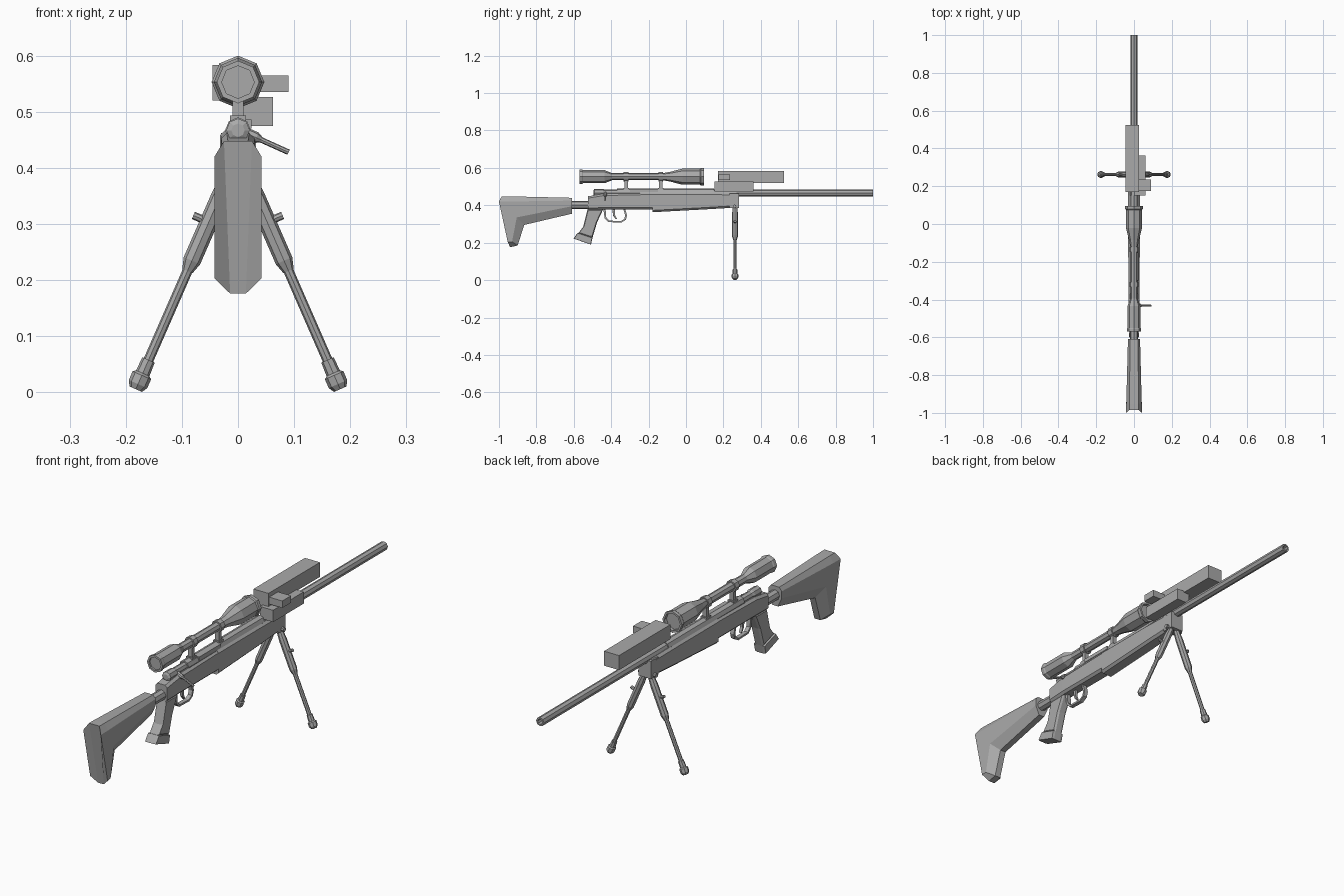
import bpy, bmesh, math
from mathutils import Vector

cube = bpy.data.objects.get("Cube")
if cube:
    bpy.data.objects.remove(cube, do_unlink=True)

GREY = (0.4, 0.4, 0.4, 1)
mat = bpy.data.materials.new("plain_grey")
mat.use_nodes = True
mat.diffuse_color = GREY
mat.node_tree.nodes["Principled BSDF"].inputs["Base Color"].default_value = GREY


def finish(name, bm):
    bmesh.ops.remove_doubles(bm, verts=bm.verts, dist=1e-5)
    bmesh.ops.recalc_face_normals(bm, faces=bm.faces)
    me = bpy.data.meshes.new(name)
    bm.to_mesh(me)
    bm.free()
    me.materials.append(mat)
    ob = bpy.data.objects.new(name, me)
    bpy.context.scene.collection.objects.link(ob)
    return ob


def skin(name, rings):
    """Bridge closed rings of points and cap both ends."""
    bm = bmesh.new()
    loops = [[bm.verts.new(p) for p in ring] for ring in rings]
    n = len(loops[0])
    for a, b in zip(loops, loops[1:]):
        for i in range(n):
            j = (i + 1) % n
            bm.faces.new((a[i], a[j], b[j], b[i]))
    bm.faces.new(loops[0])
    bm.faces.new(loops[-1])
    return finish(name, bm)


def turned(name, start, direction, profile, sides=8):
    """Turned part: profile is (distance along the axis, radius)."""
    start, d = Vector(start), Vector(direction).normalized()
    u = Vector((0, 0, 1)) if abs(d.z) < 0.5 else Vector((0, 1, 0))
    u = (u - d * u.dot(d)).normalized()
    v = d.cross(u)
    turn = [2 * math.pi * i / sides for i in range(sides)]
    return skin(name, [[start + d * t + (u * math.cos(a) + v * math.sin(a)) * r
                        for a in turn] for t, r in profile])


def box(name, x, y, z):
    return skin(name, [[(x[0], b, c) for b, c in
                        ((y[0], z[0]), (y[1], z[0]), (y[1], z[1]), (y[0], z[1]))],
                       [(x[1], b, c) for b, c in
                        ((y[0], z[0]), (y[1], z[0]), (y[1], z[1]), (y[0], z[1]))]])


def chamfered(name, edge, face):
    """Symmetric slab: edge and face outlines hold (half width, y, z)."""
    return skin(name, [[(s * w, y, z) for w, y, z in loop]
                       for s, loop in ((-1, face), (-1, edge), (1, edge), (1, face))])


def slab(name, outline, width, inset=0.85):
    cy = sum(p[0] for p in outline) / len(outline)
    cz = sum(p[1] for p in outline) / len(outline)
    edge = [(width * 0.6, y, z) for y, z in outline]
    face = [(width, cy + (y - cy) * inset, cz + (z - cz) * inset) for y, z in outline]
    return chamfered(name, edge, face)


def beam(name, stations, c=0.01):
    """Chamfered bar along y: stations are (y, bottom, top, half width)."""
    return skin(name, [[(-w, y, b + c), (-w + c, y, b), (w - c, y, b), (w, y, b + c),
                        (w, y, t - c), (w - c, y, t), (-w + c, y, t), (-w, y, t - c)]
                       for y, b, t, w in stations])


# Butt stock with chamfered top and underside
chamfered("butt_stock",
          [(0.025, -0.985, 0.448), (0.025, -0.95, 0.448), (0.02, -0.61, 0.44),
           (0.014, -0.61, 0.355), (0.014, -0.865, 0.295),
           (0.014, -0.90, 0.185), (0.014, -0.94, 0.176)],
          [(0.042, -1.0, 0.42), (0.041, -0.95, 0.42), (0.032, -0.61, 0.425),
           (0.032, -0.61, 0.395), (0.038, -0.905, 0.335),
           (0.04, -0.93, 0.205), (0.042, -0.953, 0.203)])
turned("buffer_tube", (0, -0.63, 0.402), (0, 1, 0), [(0, 0.022), (0.12, 0.022)])

# Receiver and forend
beam("receiver_body", [(-0.525, 0.375, 0.448, 0.028), (-0.44, 0.378, 0.462, 0.03),
                       (-0.17, 0.378, 0.468, 0.03)])
beam("forend", [(-0.178, 0.363, 0.468, 0.032), (0.1, 0.378, 0.468, 0.032),
                (0.27, 0.388, 0.465, 0.03)])
turned("receiver_tube", (0, -0.37, 0.467), (0, 1, 0), [(0, 0.023), (0.52, 0.023)])
box("ejection_port", (0.008, 0.024), (-0.3, -0.15), (0.47, 0.486))
turned("barrel", (0, 0.13, 0.466), (0, 1, 0),
       [(0, 0.019), (0.87, 0.019), (0.87, 0.012), (0.82, 0.012)])

# Bolt
turned("bolt_shroud", (0, -0.495, 0.467), (0, 1, 0),
       [(0, 0.012), (0.005, 0.021), (0.05, 0.021), (0.06, 0.017), (0.14, 0.017)])
turned("bolt_handle", (0.01, -0.432, 0.464), (0.08, 0, -0.036),
       [(0, 0.01), (0.025, 0.01), (0.035, 0.005), (0.088, 0.005)])

# Pistol grip with flared foot
slab("pistol_grip", [(-0.525, 0.385), (-0.44, 0.385), (-0.475, 0.31), (-0.502, 0.22),
                     (-0.58, 0.245), (-0.55, 0.285)], 0.022)
slab("grip_foot", [(-0.58, 0.252), (-0.50, 0.226), (-0.508, 0.19), (-0.602, 0.222)], 0.026, 0.95)

# Trigger guard as a swept strip, and trigger
guard = [(-0.442, 0.38), (-0.435, 0.33), (-0.415, 0.31), (-0.345, 0.308),
         (-0.322, 0.322), (-0.315, 0.345), (-0.325, 0.38)]
inner = [(-0.43, 0.38), (-0.426, 0.334), (-0.411, 0.318), (-0.348, 0.316),
         (-0.33, 0.327), (-0.325, 0.345), (-0.335, 0.38)]
skin("trigger_guard", [[(-0.009, *a), (0.009, *a), (0.009, *b), (-0.009, *b)]
                       for a, b in zip(guard, inner)])
slab("trigger", [(-0.395, 0.385), (-0.378, 0.385), (-0.38, 0.35), (-0.37, 0.328),
                 (-0.376, 0.326), (-0.39, 0.345)], 0.006)

# Scope with recessed lenses at both ends
turned("scope", (0, -0.57, 0.553), (0, 1, 0),
       [(0.008, 0.029), (0, 0.029), (0, 0.038), (0.015, 0.038), (0.02, 0.035),
        (0.135, 0.035), (0.175, 0.019), (0.445, 0.019), (0.485, 0.026), (0.55, 0.043),
        (0.645, 0.043), (0.65, 0.047), (0.665, 0.047), (0.665, 0.038), (0.65, 0.038)])
for tag, y in (("rear", -0.32), ("front", -0.135)):
    turned(tag + "_scope_ring", (0, y - 0.013, 0.553), (0, 1, 0), [(0, 0.025), (0.026, 0.025)])
    box(tag + "_scope_post", (-0.01, 0.01), (y - 0.009, y + 0.009), (0.48, 0.54))
    box(tag + "_scope_base", (-0.014, 0.014), (y - 0.015, y + 0.015), (0.475, 0.493))

# Boxes mounted over the barrel
box("upper_box", (-0.045, 0.027), (0.17, 0.523), (0.52, 0.583))
box("side_box", (0.0, 0.062), (0.152, 0.362), (0.475, 0.526))
box("small_side_box", (0.02, 0.09), (0.175, 0.235), (0.535, 0.565))

# Bipod
box("bipod_head", (-0.03, 0.03), (0.232, 0.284), (0.386, 0.462))
turned("bipod_pin", (-0.042, 0.26, 0.395), (1, 0, 0), [(0, 0.009), (0.084, 0.009)])
for tag, s in (("left", 1), ("right", -1)):
    top = Vector((s * 0.012, 0.262, 0.395))
    along = (Vector((s * 0.182, 0.262, 0.006)) - top).normalized()
    turned(tag + "_leg_sleeve", top, along,
           [(0, 0.012), (0.05, 0.016), (0.15, 0.016), (0.175, 0.016), (0.195, 0.01)])
    turned(tag + "_leg_tube", top, along, [(0.18, 0.009), (0.39, 0.009)])
    turned(tag + "_foot", top, along,
           [(0.368, 0.012), (0.394, 0.013), (0.398, 0.018), (0.415, 0.018), (0.425, 0.012)])
    out = Vector((s * abs(along.z), 0, abs(along.x)))
    turned(tag + "_leg_catch", top + along * 0.1, out, [(0, 0.007), (0.03, 0.007)])
